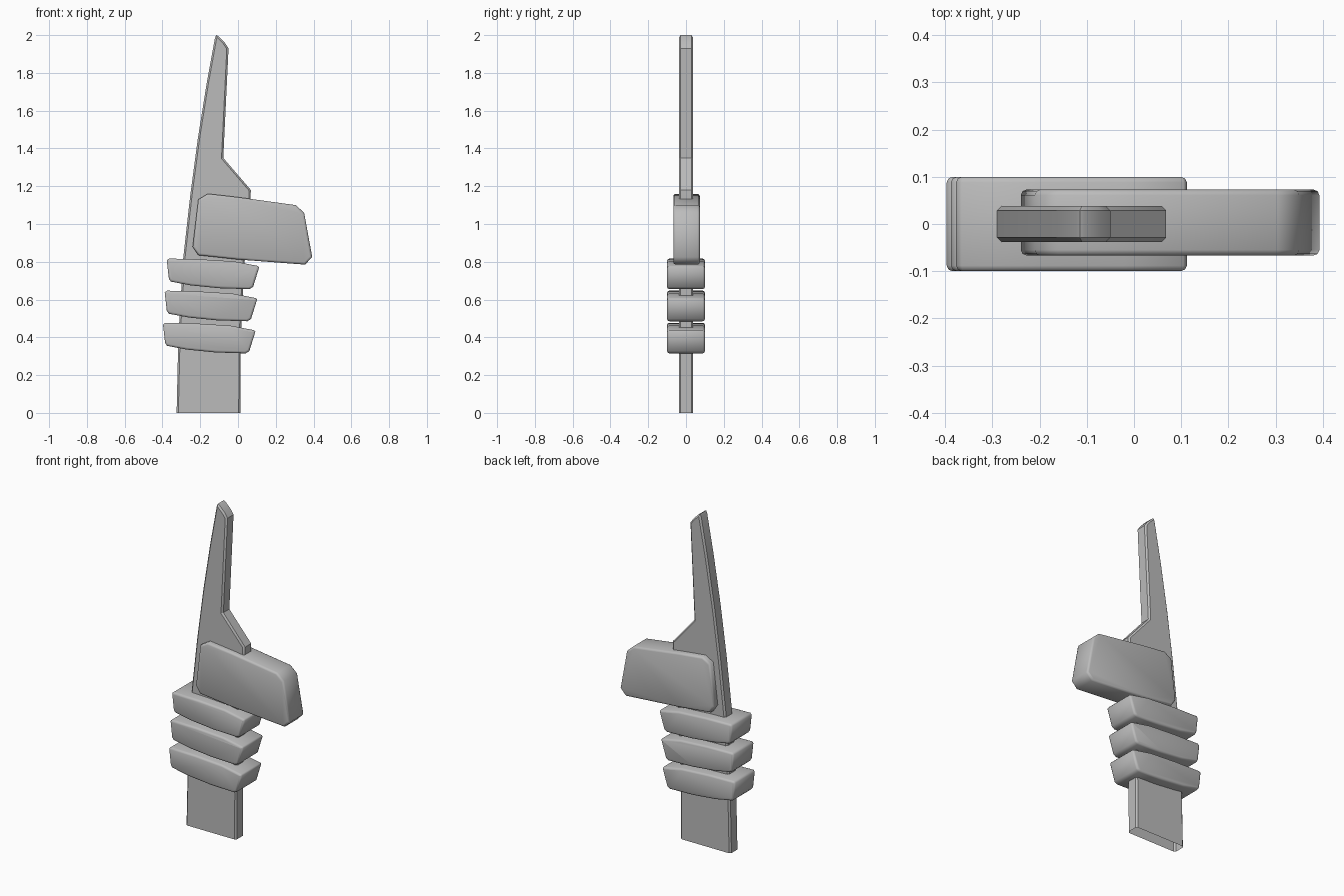
import bpy
import bmesh
from math import radians

cube = bpy.data.objects.get("Cube")
if cube:
    bpy.data.objects.remove(cube, do_unlink=True)

grey = bpy.data.materials.new("plain grey")
grey.use_nodes = True
colour = (0.5, 0.5, 0.5, 1)
grey.diffuse_color = colour
grey.node_tree.nodes["Principled BSDF"].inputs["Base Color"].default_value = colour


def slab(name, outline, y0, y1, bevel, segments=1, open_base=False, angle=30):
    """Extrude an x-z outline between two depths and bevel both rims."""
    bm = bmesh.new()
    front = [bm.verts.new((x, y0, z)) for x, z in outline]
    back = [bm.verts.new((x, y1, z)) for x, z in outline]
    bm.faces.new(front)
    bm.faces.new(back[::-1])
    n = len(outline)
    for i in range(n):
        j = (i + 1) % n
        if open_base and outline[i][1] == outline[j][1] == 0:
            continue
        bm.faces.new((front[i], back[i], back[j], front[j]))
    bmesh.ops.recalc_face_normals(bm, faces=bm.faces)
    rims = [e for e in bm.edges
            if abs(e.verts[0].co.y - e.verts[1].co.y) < 1e-5 and not e.is_boundary]
    bmesh.ops.bevel(bm, geom=rims, offset=bevel, segments=segments,
                    profile=0.5, affect='EDGES', clamp_overlap=True)
    mesh = bpy.data.meshes.new(name)
    bm.to_mesh(mesh)
    bm.free()
    mesh.materials.append(grey)
    obj = bpy.data.objects.new(name, mesh)
    bpy.context.collection.objects.link(obj)
    bpy.ops.object.select_all(action='DESELECT')
    obj.select_set(True)
    bpy.context.view_layer.objects.active = obj
    bpy.ops.object.shade_smooth_by_angle(angle=radians(angle))
    return obj


# Tapering blade, hollow at the foot
blade = [(-0.325, 0), (0.013, 0), (0.015, 0.4), (0.035, 0.8), (0.065, 1.1),
         (0.068, 1.18), (-0.078, 1.35), (-0.05, 1.93), (-0.07, 1.96),
         (-0.105, 1.995), (-0.115, 2.0), (-0.122, 1.985), (-0.165, 1.75),
         (-0.213, 1.45), (-0.253, 1.15), (-0.29, 0.82), (-0.316, 0.4)]
slab("blade", blade, -0.038, 0.038, 0.01, open_base=True)

# Cross block with clipped corners
block = [(-0.24, 0.88), (-0.21, 0.835), (0.0, 0.812), (0.355, 0.785),
         (0.393, 0.825), (0.35, 1.06), (0.305, 1.1), (0.0, 1.142),
         (-0.16, 1.16), (-0.21, 1.13)]
slab("cross_block", block, -0.067, 0.073, 0.012, 2, angle=50)

# Three curved grip wraps stacked down the handle
wrap = [(-0.366, 0.71), (-0.355, 0.695), (-0.25, 0.675), (-0.1, 0.66),
        (0.06, 0.655), (0.08, 0.667), (0.112, 0.77), (0.105, 0.778),
        (-0.02, 0.802), (-0.2, 0.813), (-0.365, 0.817), (-0.377, 0.807)]
for name, dx, dz in (("upper_wrap", 0, 0), ("middle_wrap", -0.011, -0.17),
                     ("lower_wrap", -0.02, -0.34)):
    slab(name, [(x + dx, z + dz) for x, z in wrap], -0.1, 0.1, 0.014, 2, angle=60)
